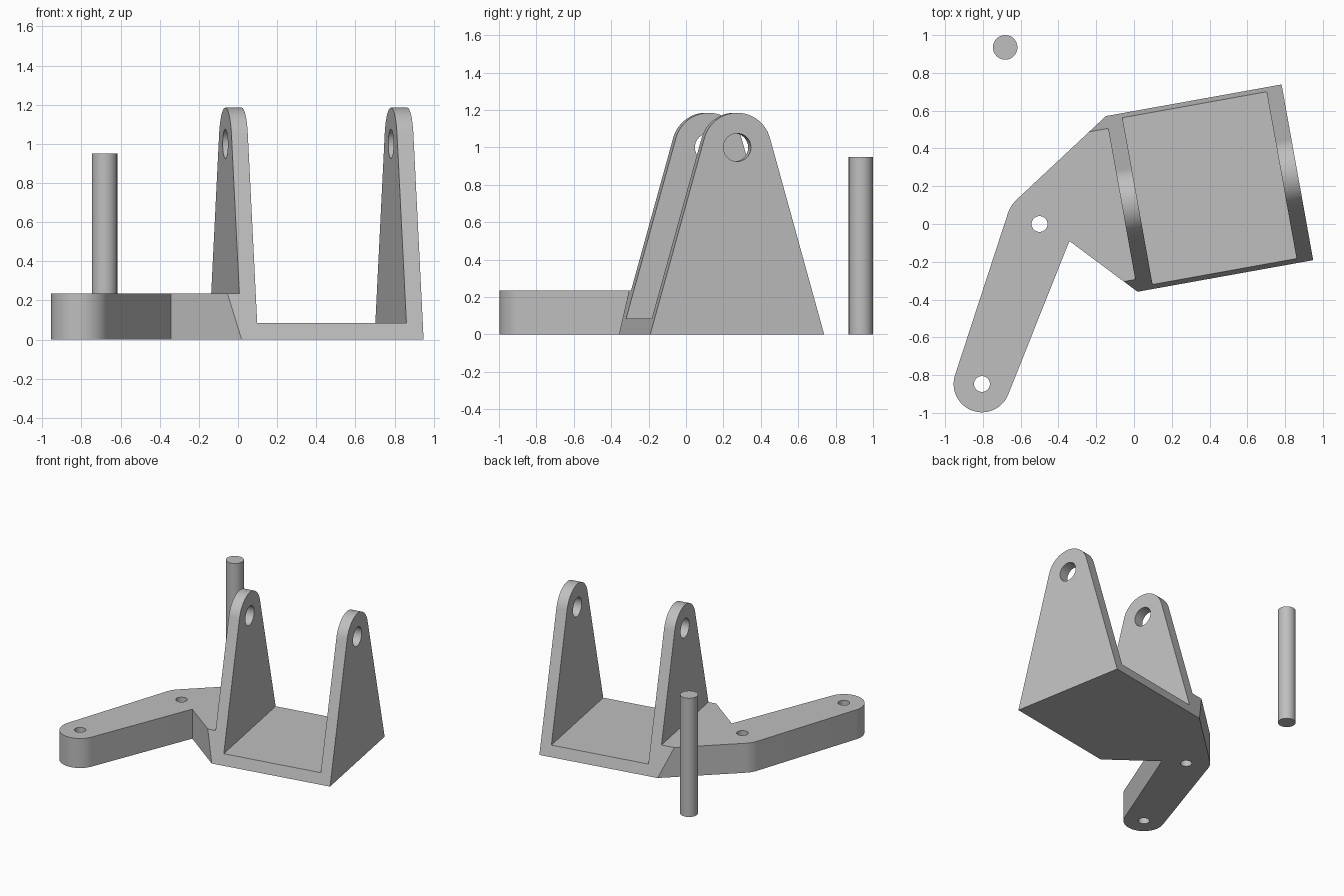
import bpy, math
from mathutils import Matrix, Vector

if "Cube" in bpy.data.objects:
    bpy.data.objects.remove(bpy.data.objects["Cube"])

grey = bpy.data.materials.new("plain grey")
grey.diffuse_color = (0.52, 0.52, 0.52, 1)
grey.use_nodes = True
grey.node_tree.nodes["Principled BSDF"].inputs["Base Color"].default_value = grey.diffuse_color

HALF = 0.4725          # half side of the square yoke base
THICK = 0.085          # plate thickness
EYE_Z, EYE_R = 1.0, 0.185
ARM_H = 0.236
# local yoke frame: x across the plates, y along them
YOKE = Matrix.Translation((0.40, 0.19, 0)) @ Matrix.Rotation(math.radians(10.2), 4, 'Z')
# local axes of a side profile (y, z, extruded along x)
SIDE = Matrix(((0, 0, 1, 0), (1, 0, 0, 0), (0, 1, 0, 0), (0, 0, 0, 1)))


def prism(name, pts, a, b, matrix=Matrix()):
    """Extrude a counter-clockwise outline from a to b."""
    n = len(pts)
    verts = [matrix @ Vector((x, y, h)) for h in (a, b) for x, y in pts]
    faces = [tuple(range(n))[::-1], tuple(range(n, 2 * n))]
    faces += [(i, (i + 1) % n, n + (i + 1) % n, n + i) for i in range(n)]
    mesh = bpy.data.meshes.new(name)
    mesh.from_pydata(verts, [], faces)
    mesh.materials.append(grey)
    ob = bpy.data.objects.new(name, mesh)
    bpy.context.collection.objects.link(ob)
    return ob


def arc(cx, cy, r, a0, a1, n=32):
    angles = [math.radians(a0 + (a1 - a0) * i / n) for i in range(n + 1)]
    return [(cx + r * math.cos(t), cy + r * math.sin(t)) for t in angles]


def circle(cx, cy, r, n=48):
    return arc(cx, cy, r, 0, 360, n)[:-1]


def select(ob):
    bpy.ops.object.select_all(action='DESELECT')
    ob.select_set(True)
    bpy.context.view_layer.objects.active = ob


def cut(ob, cutters):
    select(ob)
    for c in cutters:
        mod = ob.modifiers.new("cut", 'BOOLEAN')
        mod.operation, mod.solver, mod.object = 'DIFFERENCE', 'EXACT', c
        bpy.ops.object.modifier_apply(modifier=mod.name)
        bpy.data.objects.remove(c)


def smooth(ob):
    select(ob)
    bpy.ops.object.shade_smooth_by_angle(angle=math.radians(25))


# Yoke: tapered side profile with rounded top, slotted and cross-drilled
lean = math.acos(EYE_R / math.hypot(HALF, EYE_Z)) - math.atan2(EYE_Z, HALF)
deg = math.degrees(lean)
profile = [(-HALF, 0), (HALF, 0)] + arc(0, EYE_Z, EYE_R, deg, 180 - deg, 40)
yoke = prism("yoke", profile, -HALF, HALF, YOKE @ SIDE)
inner = HALF - THICK
slot = prism("slot_cutter", [(-1, THICK), (1, THICK), (1, 2), (-1, 2)], -inner, inner, YOKE @ SIDE)
eye = prism("eye_cutter", circle(0, EYE_Z, 0.075), -1, 1, YOKE @ SIDE)
cut(yoke, [slot, eye])
smooth(yoke)

# Arm: tapered link from the round end to the elbow, flaring to the yoke side
END, END_R = (-0.805, -0.847), 0.15
ELBOW, ELBOW_R = (-0.50, 0.0), 0.177
front = YOKE @ Vector((-HALF, -HALF, 0))
back = YOKE @ Vector((-HALF, HALF, 0))
outline = arc(*END, END_R, 161.9, 338.5)
outline += [(-0.342, -0.09), tuple(front.xy), tuple(back.xy)]
outline += arc(*ELBOW, ELBOW_R, 133.1, 161.9, 10)
arm = prism("arm", outline, 0, ARM_H)

# Cutters: arm flanks follow the yoke slope, plus two pivot holes
t = math.tan(lean)
wedge = [(HALF + 0.1 * t, -0.1), (0.8, -0.1), (0.8, 0.35), (HALF - 0.35 * t, 0.35)]
mirrored = [(-y, z) for y, z in reversed(wedge)]
cutters = [prism("flank_cutter", w, -0.68, -0.3, YOKE @ SIDE) for w in (wedge, mirrored)]
cutters += [prism("hole_cutter", circle(x, y, 0.042), -0.1, 0.5) for x, y in (END, ELBOW)]
cut(arm, cutters)
smooth(arm)

# Loose pin
pin = prism("pin", circle(-0.682, 0.935, 0.065), 0, 0.95)
smooth(pin)
